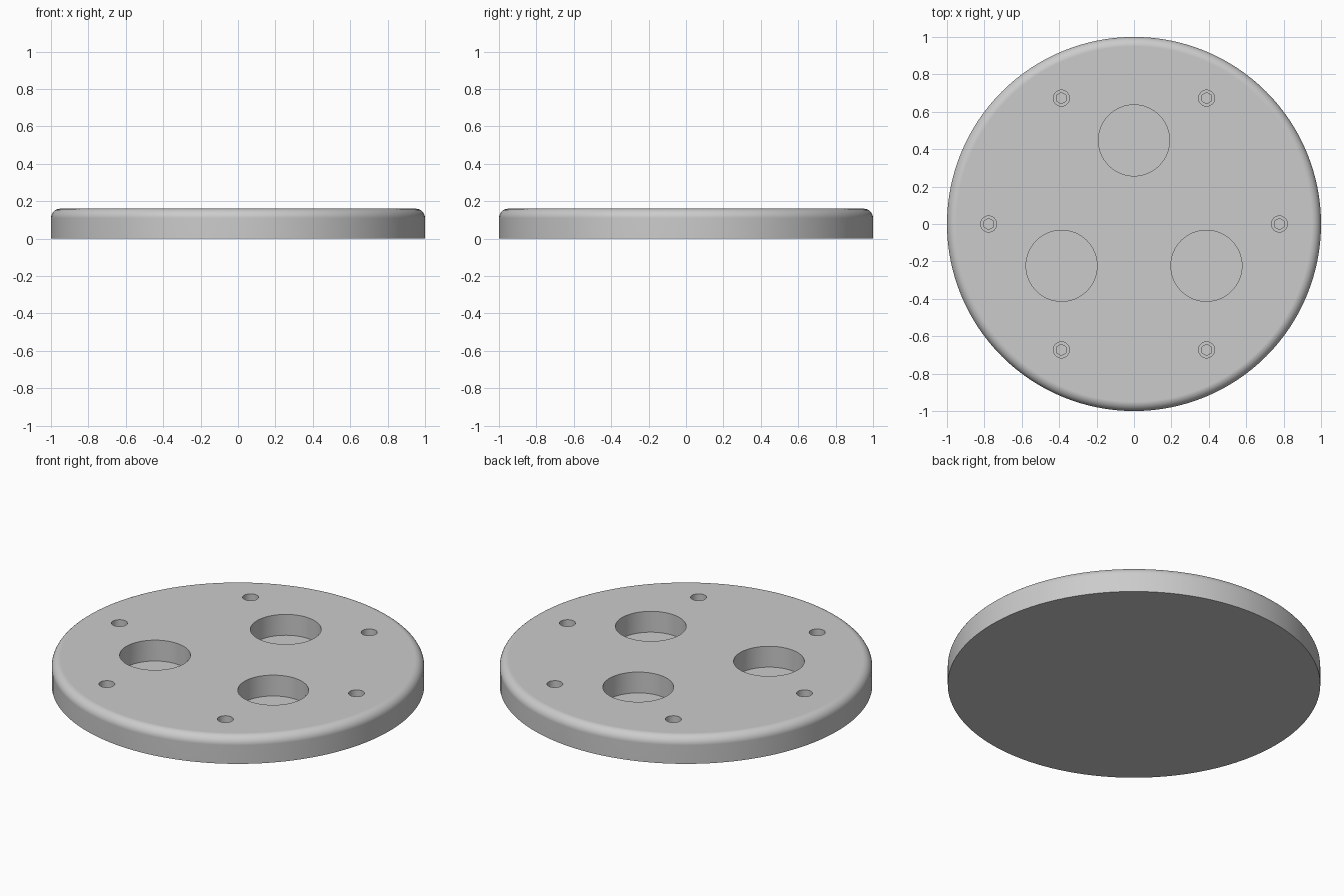
import bpy, bmesh
from math import pi, sin, cos, radians

if "Cube" in bpy.data.objects:
    bpy.data.objects.remove(bpy.data.objects["Cube"])

H = 0.16       # plate height
FILLET = 0.05  # rounded top edge


def add_lathe(bm, profile, sides, cx=0, cy=0, turn=0):
    """Closed solid of revolution from (radius, z) pairs, bottom to top."""
    rings = [[bm.verts.new((cx + r * cos(turn + 2 * pi * i / sides),
                            cy + r * sin(turn + 2 * pi * i / sides), z))
              for i in range(sides)] for r, z in profile]
    for a, b in zip(rings, rings[1:]):
        for i in range(sides):
            j = (i + 1) % sides
            bm.faces.new((a[i], a[j], b[j], b[i]))
    bm.faces.new(rings[0][::-1])
    bm.faces.new(rings[-1])


def make_object(name, bm):
    mesh = bpy.data.meshes.new(name)
    bm.to_mesh(mesh)
    bm.free()
    ob = bpy.data.objects.new(name, mesh)
    bpy.context.collection.objects.link(ob)
    return ob


def cut(target, bm):
    cutter = make_object("hole_cutter", bm)
    cutter.hide_render = True
    mod = target.modifiers.new("holes", 'BOOLEAN')
    mod.operation = 'DIFFERENCE'
    mod.solver = 'EXACT'
    mod.object = cutter
    bpy.context.view_layer.objects.active = target
    bpy.ops.object.modifier_apply(modifier=mod.name)
    bpy.data.objects.remove(cutter)


# Round plate with a rounded top edge
bm = bmesh.new()
profile = [(1, 0)] + [(1 - FILLET + FILLET * cos(a), H - FILLET + FILLET * sin(a))
                      for a in (pi / 2 * k / 8 for k in range(9))]
add_lathe(bm, profile, 128)
plate = make_object("round_plate", bm)

# Three large blind pockets, very slightly wider in their lower half
bm = bmesh.new()
for k in range(3):
    a = radians(90 + 120 * k)
    add_lathe(bm, [(0.193, 0.035), (0.193, 0.09), (0.19, 0.09), (0.19, 0.2)],
              64, 0.447 * cos(a), 0.447 * sin(a))
# Six small screw holes, each with a hexagonal socket at the bottom
for k in range(6):
    a = radians(60 * k)
    x, y = 0.777 * cos(a), 0.777 * sin(a)
    add_lathe(bm, [(0.043, 0.09), (0.043, 0.2)], 32, x, y)
cut(plate, bm)

bm = bmesh.new()
for k in range(6):
    a = radians(60 * k)
    add_lathe(bm, [(0.03, 0.05), (0.03, 0.11)], 6,
              0.777 * cos(a), 0.777 * sin(a), pi / 2)
cut(plate, bm)

# Smooth round walls, flat top and floors
bpy.ops.object.select_all(action='DESELECT')
plate.select_set(True)
bpy.context.view_layer.objects.active = plate
bpy.ops.object.shade_smooth_by_angle(angle=radians(30))
normals = plate.modifiers.new("weighted_normals", 'WEIGHTED_NORMAL')
normals.keep_sharp = True
